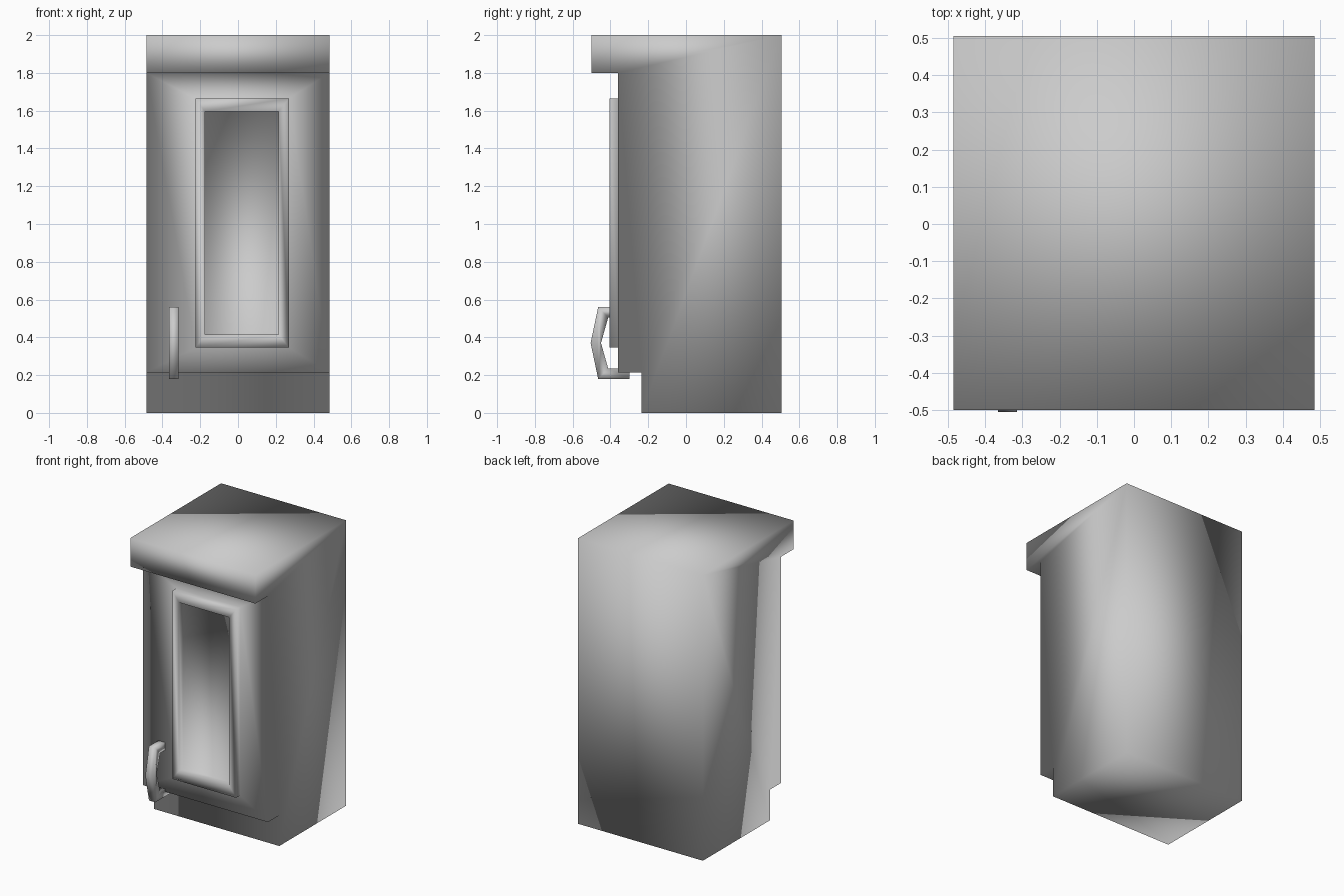
import bpy, bmesh

if "Cube" in bpy.data.objects:
    bpy.data.objects.remove(bpy.data.objects["Cube"])

HALF = 0.485  # half width of the cabinet


def finish(bm, name):
    bmesh.ops.remove_doubles(bm, verts=bm.verts, dist=1e-5)
    bmesh.ops.recalc_face_normals(bm, faces=bm.faces)
    for f in bm.faces:
        f.smooth = True  # the whole model is softly shaded
    me = bpy.data.meshes.new(name)
    bm.to_mesh(me)
    bm.free()
    ob = bpy.data.objects.new(name, me)
    bpy.context.collection.objects.link(ob)
    return ob


def extrude_profile(bm, profile, x0, x1, skip=()):
    """Sweep a closed (y, z) profile along x, leaving out the listed sides."""
    a = [bm.verts.new((x0, y, z)) for y, z in profile]
    b = [bm.verts.new((x1, y, z)) for y, z in profile]
    bm.faces.new(a)
    bm.faces.new(b[::-1])
    n = len(profile)
    for i in range(n):
        if i not in skip:
            j = (i + 1) % n
            bm.faces.new((a[i], b[i], b[j], a[j]))


def rect(bm, x0, x1, z0, z1, y):
    return [bm.verts.new((x, y, z)) for x, z in
            ((x0, z0), (x1, z0), (x1, z1), (x0, z1))]


# Cabinet: recessed base, door front and overhanging top in one side profile
bm = bmesh.new()
body = [(0.505, 0), (-0.235, 0), (-0.235, 0.215), (-0.36, 0.215),
        (-0.36, 1.80), (-0.50, 1.80), (-0.50, 2.0), (0.505, 2.0)]
extrude_profile(bm, body, -HALF, HALF, skip=(3,))

# Door front with raised frame and sunken panel, as nested rectangles
loops = [rect(bm, -HALF, HALF, 0.215, 1.80, -0.36),
         rect(bm, -0.225, 0.27, 0.345, 1.665, -0.36),
         rect(bm, -0.225, 0.27, 0.345, 1.665, -0.405),
         rect(bm, -0.175, 0.215, 0.415, 1.595, -0.405),
         rect(bm, -0.175, 0.215, 0.415, 1.595, -0.36)]
for p, q in zip(loops, loops[1:]):
    for i in range(4):
        j = (i + 1) % 4
        bm.faces.new((p[i], p[j], q[j], q[i]))
bm.faces.new(loops[-1])
finish(bm, "cabinet_body")

# Door handle: bent bar with two prongs reaching into the door
bm = bmesh.new()
handle = [(-0.30, 0.18), (-0.465, 0.18), (-0.505, 0.37), (-0.465, 0.56),
          (-0.30, 0.56), (-0.30, 0.505), (-0.412, 0.505), (-0.45, 0.37),
          (-0.412, 0.235), (-0.30, 0.235)]
extrude_profile(bm, handle, -0.365, -0.315)
finish(bm, "door_handle")
